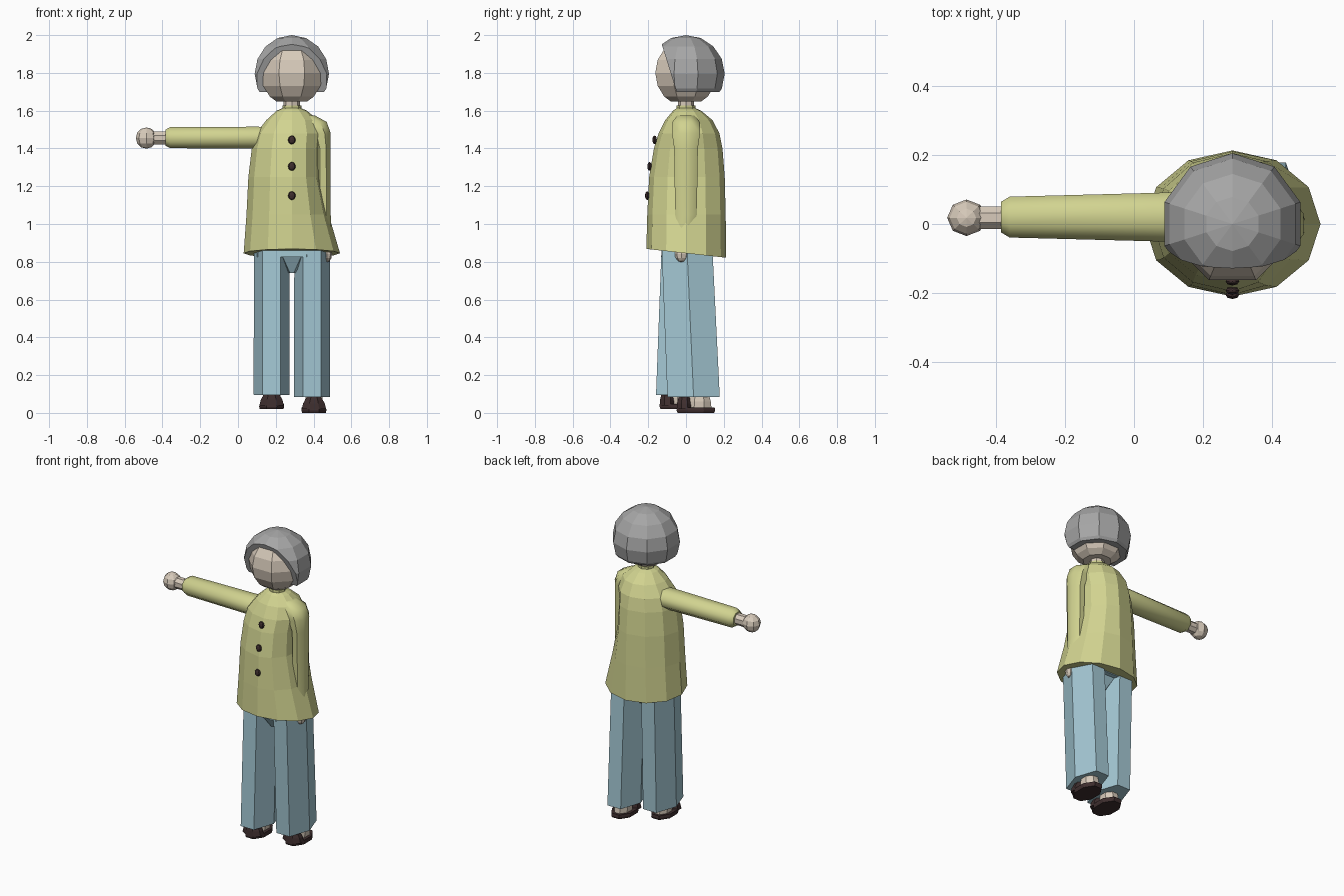
import bpy, bmesh, math
from mathutils import Vector

if "Cube" in bpy.data.objects:
    bpy.data.objects.remove(bpy.data.objects["Cube"])

CX = 0.285  # centre line of the body


def material(name, r, g, b):
    m = bpy.data.materials.new(name)
    lin = [((c / 255 + 0.055) / 1.055) ** 2.4 for c in (r, g, b)]
    m.diffuse_color = (*lin, 1)
    m.use_nodes = True
    m.node_tree.nodes["Principled BSDF"].inputs["Base Color"].default_value = m.diffuse_color
    return m


COAT = material("olive_coat", 209, 211, 144)
BLUE = material("pale_blue_cloth", 164, 200, 212)
SKIN = material("skin", 216, 203, 187)
HAIR = material("grey_hair", 166, 166, 166)
DARK = material("dark_brown", 62, 46, 46)


def finish(name, bm, mat, smooth=0):
    bmesh.ops.recalc_face_normals(bm, faces=bm.faces[:])
    me = bpy.data.meshes.new(name)
    bm.to_mesh(me)
    bm.free()
    me.materials.append(mat)
    ob = bpy.data.objects.new(name, me)
    bpy.context.collection.objects.link(ob)
    if smooth:
        bpy.ops.object.select_all(action='DESELECT')
        ob.select_set(True)
        bpy.context.view_layer.objects.active = ob
        bpy.ops.object.shade_smooth_by_angle(angle=math.radians(smooth))
    return ob


def loft(name, rings, mat, smooth=0):
    """Skin a list of equal-length point rings and cap both ends."""
    bm = bmesh.new()
    vs = [[bm.verts.new(p) for p in ring] for ring in rings]
    n = len(vs[0])
    for a, b in zip(vs, vs[1:]):
        for i in range(n):
            j = (i + 1) % n
            bm.faces.new((a[i], a[j], b[j], b[i]))
    bm.faces.new(vs[0])
    bm.faces.new(vs[-1])
    return finish(name, bm, mat, smooth)


def ring(c, ra, rb, n=8, axis='z', phase=0.0):
    """Ellipse of n points around c, across the given axis."""
    pts = []
    for i in range(n):
        t = 2 * math.pi * i / n + phase
        u, v = ra * math.cos(t), rb * math.sin(t)
        off = (u, v, 0) if axis == 'z' else (0, u, v)
        pts.append(Vector(c) + Vector(off))
    return pts


def ball(name, c, r, mat, seg, rings, phase=0.0, cuts=()):
    """Low-poly sphere, optionally trimmed and capped by planes (point, outward normal)."""
    bm = bmesh.new()
    bmesh.ops.create_uvsphere(bm, u_segments=seg, v_segments=rings, radius=1)
    for v in bm.verts:
        x, y, z = v.co
        v.co = (c[0] + r[0] * (x * math.cos(phase) - y * math.sin(phase)),
                c[1] + r[1] * (x * math.sin(phase) + y * math.cos(phase)),
                c[2] + r[2] * z)
    for point, normal in cuts:
        res = bmesh.ops.bisect_plane(bm, geom=bm.verts[:] + bm.edges[:] + bm.faces[:],
                                     plane_co=point, plane_no=normal, clear_outer=True)
        edges = [e for e in res['geom_cut'] if isinstance(e, bmesh.types.BMEdge)]
        bmesh.ops.holes_fill(bm, edges=edges)
    return finish(name, bm, mat)


# Coat: flared twelve-sided body (height, left, right, front, back)
levels = [(0.845, .255, .255, .21, .213), (1.05, .24, .195, .205, .21),
          (1.25, .23, .15, .195, .205), (1.40, .212, .148, .17, .193),
          (1.48, .19, .16, .145, .177), (1.55, .135, .14, .11, .14),
          (1.60, .08, .08, .068, .08), (1.613, .05, .05, .05, .05)]
coat_rings = []
for k, (z, left, right, front, back) in enumerate(levels):
    pts = []
    for i in range(12):
        t = math.pi * i / 6
        x, y = math.cos(t), math.sin(t)
        x *= right if x > 0 else left
        y *= back if y > 0 else front
        pts.append((CX + x, y, z - (0.11 * y if k == 0 else 0)))
    coat_rings.append(pts)
loft("coat", coat_rings, COAT)

# Collar and neck
loft("collar", [ring((CX, 0, z), .05, .05) for z in (1.59, 1.628)], COAT)
loft("neck", [ring((CX, 0, z), .043, .043) for z in (1.6, 1.68)], SKIN)

# Buttons
for i, (y, z) in enumerate([(-.166, 1.445), (-.193, 1.305), (-.205, 1.15)]):
    ball(f"button_{i + 1}", (CX, y, z), (.02, .012, .023), DARK, 8, 6)

# Raised arm with sleeve, wrist and hand
p8 = math.pi / 8
loft("raised_sleeve", [ring((x, .02, z), a, b, 8, 'x', p8) for x, z, a, b in
                       [(.24, 1.46, .07, .055), (.10, 1.457, .077, .063), (-.36, 1.457, .064, .06),
                        (-.385, 1.457, .048, .045)]], COAT, 50)
loft("raised_wrist", [ring((x, .018, 1.455), .035, .037, 8, 'x', p8) for x in (-.37, -.45)], SKIN)
ball("raised_hand", (-.485, .018, 1.455), (.056, .053, .056), SKIN, 8, 6)

# Lowered arm with sleeve and hand
loft("lowered_sleeve", [ring((x, y, z), a, b, 8, 'z', p8) for x, y, z, a, b in
                        [(.36, 0, 1.575, .05, .05), (.41, 0, 1.54, .065, .078),
                         (.437, 0, 1.48, .058, .08), (.45, 0, 1.40, .044, .068),
                         (.452, 0, 1.05, .042, .062), (.465, -.01, .93, .033, .04)]], COAT, 50)
loft("lowered_wrist", [ring((.468, -.02, z), .023, .03) for z in (.94, .85)], SKIN)
ball("lowered_hand", (.47, -.023, .842), (.028, .036, .045), SKIN, 8, 6)

# Head and hair cap, with the hair trimmed along a sloping face line and at the nape
ball("head", (CX, 0, 1.80), (.178, .176, .178), SKIN, 8, 8, p8,
     cuts=[((0, 0, 1.648), (0, 0, -1))])
ball("hair", (CX, 0, 1.795), (.207, .205, .205), HAIR, 10, 8, 0,
     cuts=[((0, 0, 1.70), (0, 0, -1)), ((0, -.125, 1.94), (0, -.24, -.075))])

# Trousers: waist block, crotch gusset and two hexagonal legs
loft("trouser_waist", [ring((CX, 0, z), .2, .14, 8, 'z', p8) for z in (.825, .95)], BLUE)
loft("trouser_gusset", [ring((CX, 0, z), a, b, 6) for z, a, b in
                        [(.74, .02, .06), (.83, .1, .12)]], BLUE)
sides = [("left", .178, -.02, -.09, .02, .095), ("right", .392, .04, 0, 0, .085)]
for side, x, y, shift, lift, hem in sides:
    loft(f"{side}_trouser_leg",
         [ring((x, y, hem), .094, .16, 6), ring((x, y, hem + .002), .095, .16, 6),
          ring((x, 0.005, .88), .094, .155, 6)], BLUE)

    # Slip-on shoe: flat sole, rounded toe cover and bare heel
    fx = x + (0 if side == "left" else .01)
    c = (fx, .052 + shift)
    loft(f"{side}_shoe_sole", [ring((*c, lift + z), .07 * s, .108 * s, 8, 'z', p8)
                               for z, s in ((0, .97), (.012, 1.02), (.028, 1))], DARK)
    loft(f"{side}_shoe_toe", [ring((fx, -.008 + shift, lift + z), a, b, 8, 'z', p8)
                              for z, a, b in ((.02, .07, .045), (.05, .062, .042), (.085, .04, .034))], DARK)
    loft(f"{side}_foot", [ring((fx, .07 + shift, lift + z), a, b, 8, 'z', p8)
                          for z, a, b in ((.026, .05, .07), (.06, .052, .066), (.12, .042, .05))], SKIN)
